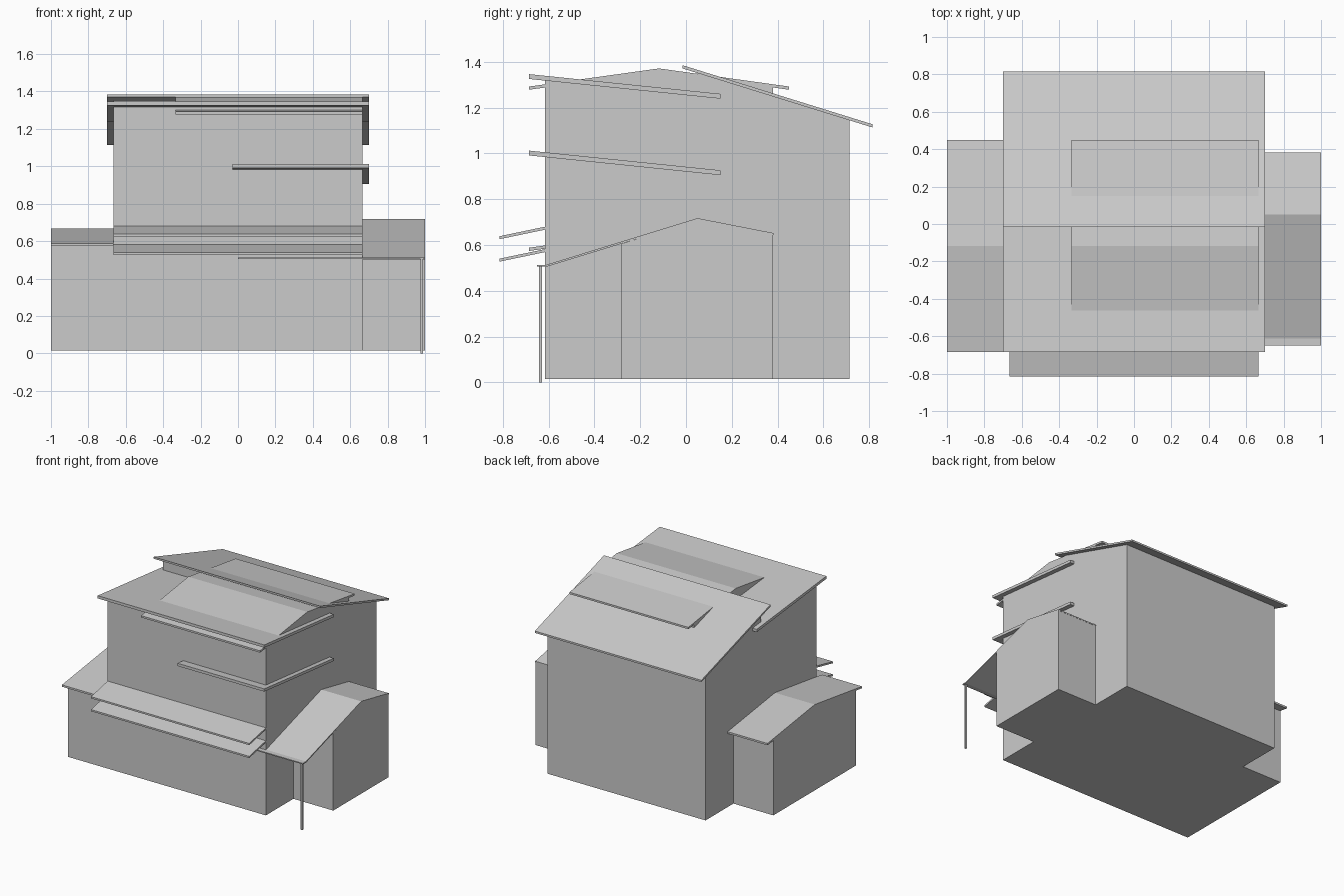
import bpy, bmesh

if "Cube" in bpy.data.objects:
    bpy.data.objects.remove(bpy.data.objects["Cube"])


def prism(name, profile, x0, x1):
    """Extrude a (y, z) outline along x."""
    bm = bmesh.new()
    face = bm.faces.new([bm.verts.new((x0, y, z)) for y, z in profile])
    ext = bmesh.ops.extrude_face_region(bm, geom=[face])
    moved = [g for g in ext["geom"] if isinstance(g, bmesh.types.BMVert)]
    bmesh.ops.translate(bm, verts=moved, vec=(x1 - x0, 0, 0))
    bmesh.ops.recalc_face_normals(bm, faces=bm.faces)
    mesh = bpy.data.meshes.new(name)
    bm.to_mesh(mesh)
    bm.free()
    obj = bpy.data.objects.new(name, mesh)
    bpy.context.collection.objects.link(obj)
    return obj


def sheet(name, line, x0, x1, t):
    """Roof sheet: top line in (y, z), thickened downward by t."""
    return prism(name, line + [(y, z - t) for y, z in reversed(line)], x0, x1)


W = 0.665      # half width of the main block
BASE = 0.015   # underside of the walls
FRONT, BACK = -0.615, 0.715

# Main block with a clerestory step between the two roof slopes
prism("main_walls", [(FRONT, BASE), (BACK, BASE), (BACK, 1.145), (0.05, 1.357),
                     (0.05, 1.26), (FRONT, 1.33)], -W, W)

# Main roofs
sheet("back_roof", [(-0.015, 1.385), (0.815, 1.127)], -0.7, 0.7, 0.014)
sheet("front_roof", [(-0.685, 1.346), (0.15, 1.26)], -0.7, 0.7, 0.021)

# Corner canopy halfway up the front
sheet("corner_canopy", [(-0.685, 1.012), (0.15, 0.926)], -0.03, 0.7, 0.021)

# Gabled volumes sharing one section: roof dormer and left wing
for part, ridge, x0, x1, wall_x0, floor in (
        ("dormer", 1.371, -0.335, W, -0.335, 1.1),
        ("left_wing", 0.667, -1.0, -W, -1.0, BASE)):
    y_ridge, eave = -0.118, ridge - 0.079
    sheet(part + "_roof", [(-0.685, eave), (y_ridge, ridge), (0.45, eave)],
          x0, x1, 0.014)
    wall_top = eave + 0.002
    prism(part + "_walls", [(FRONT, floor), (0.38, floor), (0.38, wall_top),
                            (y_ridge, ridge - 0.008), (FRONT, wall_top)],
          wall_x0, x1)

# Two stacked awnings across the front
for name, z in (("upper_awning", 0.638), ("lower_awning", 0.54)):
    sheet(name, [(-0.815, z), (-0.60, z + 0.045)], -W, W, 0.013)

# Right wing with its porch roof, flat front strip and post
prism("right_wing_walls", [(-0.285, BASE), (0.38, BASE), (0.38, 0.645),
                           (0.05, 0.71), (-0.285, 0.604)], W, 1.0)
sheet("right_wing_roof", [(FRONT, 0.512), (0.05, 0.717), (0.382, 0.652)],
      W, 1.0, 0.009)
sheet("porch_edge", [(-0.65, 0.513), (-0.61, 0.513)], 0.0, 1.0, 0.008)
sheet("porch_post", [(-0.642, 0.507), (-0.629, 0.507)], 0.976, 0.989, 0.507)
